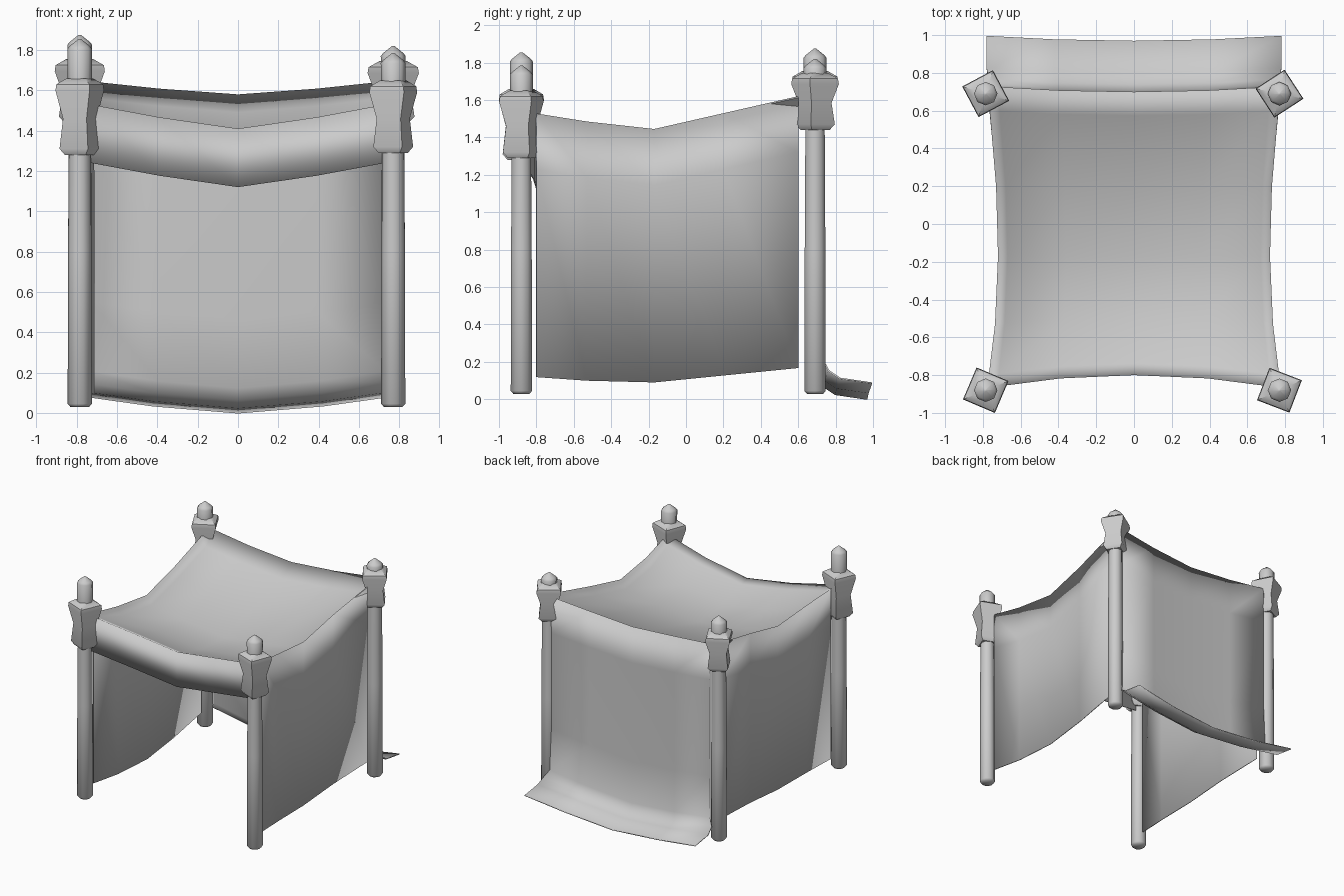
import bpy, bmesh, math

cube = bpy.data.objects.get("Cube")
if cube:
    bpy.data.objects.remove(cube)

grey = bpy.data.materials.new("plain grey")
grey.use_nodes = True
grey.diffuse_color = (0.6, 0.6, 0.6, 1)
grey.node_tree.nodes["Principled BSDF"].inputs["Base Color"].default_value = (0.6, 0.6, 0.6, 1)


def finish(name, bm, angle):
    bmesh.ops.recalc_face_normals(bm, faces=bm.faces)
    mesh = bpy.data.meshes.new(name)
    bm.to_mesh(mesh)
    bm.free()
    mesh.materials.append(grey)
    ob = bpy.data.objects.new(name, mesh)
    bpy.context.collection.objects.link(ob)
    bpy.ops.object.select_all(action='DESELECT')
    ob.select_set(True)
    bpy.context.view_layer.objects.active = ob
    bpy.ops.object.shade_smooth_by_angle(angle=math.radians(angle))
    return ob


def loft(name, x, y, profile, sides, turn, angle):
    """Stack of regular rings, capped at both ends."""
    bm = bmesh.new()
    rings = []
    for r, z in profile:
        steps = [math.radians(turn) + i * math.tau / sides for i in range(sides)]
        rings.append([bm.verts.new((x + r * math.cos(a), y + r * math.sin(a), z)) for a in steps])
    for low, high in zip(rings, rings[1:]):
        for i in range(sides):
            j = (i + 1) % sides
            bm.faces.new((low[i], low[j], high[j], high[i]))
    bm.faces.new(rings[0][::-1])
    bm.faces.new(rings[-1])
    return finish(name, bm, angle)


# Posts with square waisted heads and pointed tips
def post(name, x, y, low, high, tip, turn):
    loft(name + "_post", x, y, [(.045, .028), (.06, .045), (.058, .8), (.054, low + .05)], 10, 0, 50)
    span = high - low
    loft(name + "_head", x, y,
         [(.08, low - .01), (.108, low + .02), (.09, low + span * .47),
          (.13, high - .05), (.125, high - .02), (.07, high + .01)], 4, turn, 45)
    loft(name + "_tip", x, y, [(.06, high - .02), (.062, tip - .05), (.05, tip - .035), (.006, tip)], 8, 0, 50)


post("front_right", -.785, -.88, 1.29, 1.65, 1.855, 22)
post("front_left", .77, -.88, 1.30, 1.64, 1.785, 24)
post("back_right", -.785, .69, 1.45, 1.745, 1.875, -17)
post("back_left", .77, .69, 1.45, 1.735, 1.82, -12)

# Cloth: sagging canopy, front valance, side walls and back wall in one sheet
COLS = [-1, -.93, -.5, 0, .5, .93, 1]
ROWS = [-.87, -.8, -.53, -.17, .2, .6, .73]
LOW_Y = -.17


def along(y):
    d = y - LOW_Y
    return d / .7 if d < 0 else d / .9


def front_z(s):
    return 1.41 + .13 * abs(s) ** 1.2


def back_z(s):
    return 1.58 + .07 * abs(s) ** 1.3


def side_z(y):
    t = along(y)
    return 1.445 + (.095 * abs(t) ** 1.3 if t < 0 else .205 * t)


def canopy(s, y):
    t = along(y)
    bow = 1 - s * s
    px = s * (.78 - .06 * (1 - t * t))
    py = y + (.07 * bow * -t if t < 0 else -.03 * bow * t)
    # blend the four rim curves, then drop the inside below the rim
    f = (y - ROWS[0]) / (ROWS[-1] - ROWS[0])
    ends = (1 - f) * front_z(s) + f * back_z(s)
    corners = (1 - f) * front_z(1) + f * back_z(1)
    z = ends + side_z(y) - corners
    if abs(s) < 1 and ROWS[0] < y < ROWS[-1]:
        z -= .02 if y == ROWS[1] else .055
    return px, py, z


bm = bmesh.new()


def sheet(grid):
    vs = [[bm.verts.new(p) for p in line] for line in grid]
    for a, b in zip(vs, vs[1:]):
        for i in range(len(a) - 1):
            bm.faces.new((a[i], a[i + 1], b[i + 1], b[i]))


sheet([[canopy(s, y) for s in COLS] for y in ROWS])

# front valance
rim = [canopy(s, ROWS[0]) for s in COLS]
sheet([rim, [(x, y, z - .29) for x, y, z in rim]])

# side walls
for side in (-1, 1):
    rim = [canopy(side, y) for y in ROWS[1:-1]]
    hem = []
    for x, y, z in rim:
        t = along(y)
        hem.append((x, y, .09 + (.035 * t * t if t < 0 else .09 * t)))
    sheet([rim, [(x, y, z - .3) for x, y, z in rim], hem])

# back wall flaring out over the ground
rim = [canopy(s, ROWS[-1]) for s in COLS[1:-1]]
lines = [rim, [(x, y, z - .3) for x, y, z in rim]]
for out, height, widen in ((0, .55, 1), (.01, .21, 1.01), (.04, .155, 1.06), (.1, .115, 1.075), (.27, .09, 1.075)):
    lines.append([(x * widen, y + out, height - .085 * (1 - abs(s) ** 1.3))
                  for s, (x, y, z) in zip((-1, -.5, 0, .5, 1), rim)])
sheet(lines)

bmesh.ops.remove_doubles(bm, verts=bm.verts, dist=.0005)
cloth = finish("tent_cloth", bm, 180)
thick = cloth.modifiers.new("thickness", 'SOLIDIFY')
thick.thickness = .008
